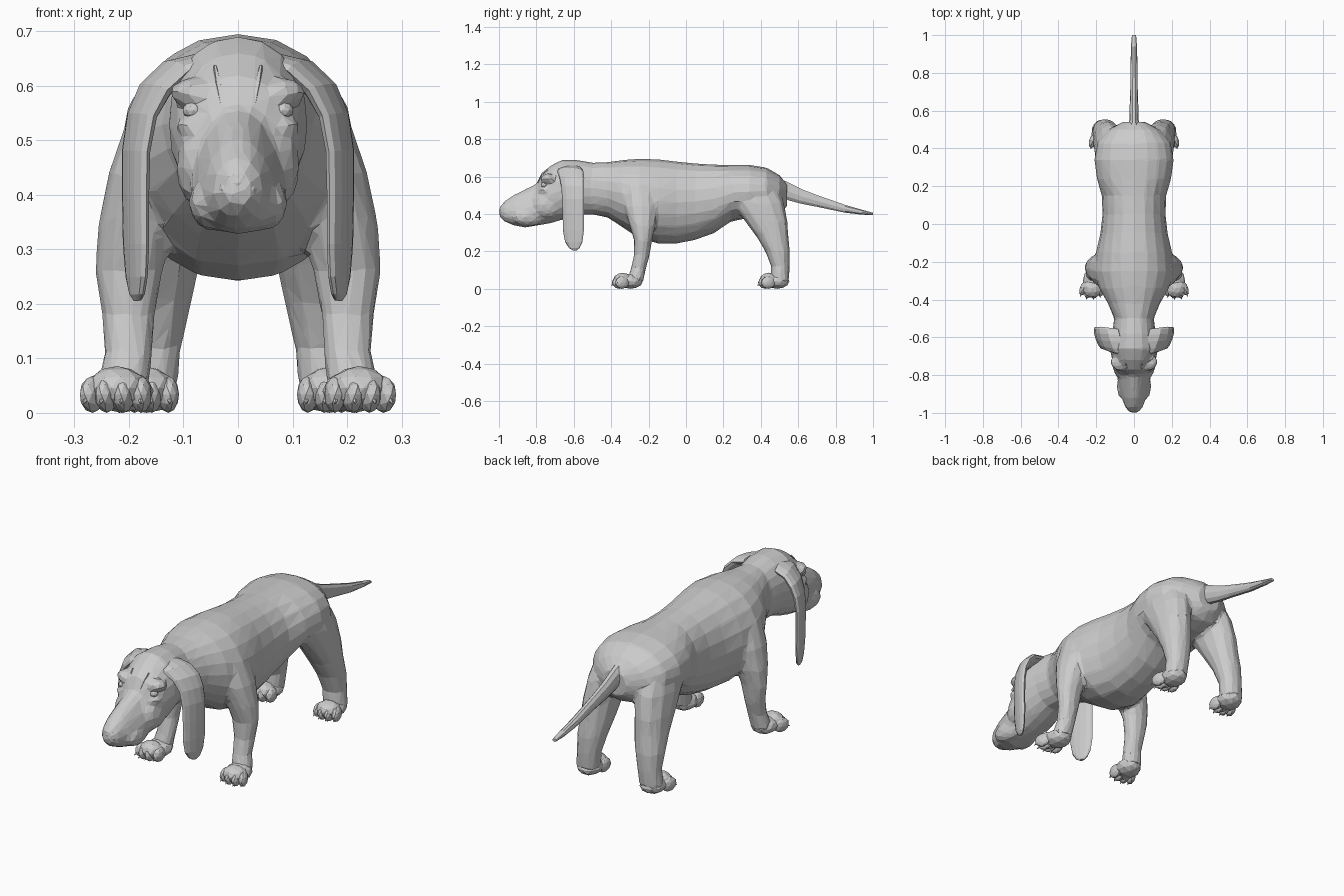
import bpy, bmesh, math
from mathutils import Vector, Matrix

if "Cube" in bpy.data.objects:
    bpy.data.objects.remove(bpy.data.objects["Cube"])

X, Y, Z = Vector((1, 0, 0)), Vector((0, 1, 0)), Vector((0, 0, 1))


def loft(bm, rings, u, v=None, sides=14, side=1):
    """Skin closed rings (x, y, z, radius_u, radius_v, taper); v follows the path if not given."""
    pts = [Vector(r[:3]) for r in rings]
    loops = []
    for i, r in enumerate(rings):
        tangent = (pts[min(i + 1, len(pts) - 1)] - pts[max(i - 1, 0)]).normalized()
        w = v or tangent.cross(u).normalized()
        taper = r[5] if len(r) > 5 else 0
        loop = []
        for k in range(sides):
            a = 2 * math.pi * k / sides
            c, s = math.cos(a), math.sin(a)
            c = math.copysign(abs(c) ** 0.9, c)
            p = pts[i] + u * (r[3] * c * (1 - taper * s)) + w * (r[4] * s)
            loop.append(bm.verts.new((p.x * side, p.y, p.z)))
        loops.append(loop)
    faces = [bm.faces.new(loops[0]), bm.faces.new(loops[-1])]
    for a, b in zip(loops, loops[1:]):
        for k in range(sides):
            j = (k + 1) % sides
            faces.append(bm.faces.new((a[k], a[j], b[j], b[k])))
    bmesh.ops.recalc_face_normals(bm, faces=faces)


def blob(bm, center, radii, turn=0, detail=2):
    m = Matrix.Translation(center) @ Matrix.Rotation(turn, 4, 'Z') @ Matrix.Diagonal((*radii, 1))
    bmesh.ops.create_icosphere(bm, subdivisions=detail, radius=1, matrix=m)


def make(name, bm, mirror=False):
    mesh = bpy.data.meshes.new(name)
    bm.to_mesh(mesh)
    bm.free()
    ob = bpy.data.objects.new(name, mesh)
    bpy.context.collection.objects.link(ob)
    if mirror:
        ob.modifiers.new("mirror", 'MIRROR')
    return ob


# Head, neck and trunk: y, bottom z, top z, half width, taper towards the top
spine = [
    (-.998, .385, .435, .022, 0), (-.97, .36, .468, .046, .1), (-.92, .338, .503, .064, .2),
    (-.86, .328, .532, .078, .3), (-.80, .338, .56, .086, .3), (-.772, .342, .62, .100, .12),
    (-.72, .352, .66, .116, .0), (-.66, .37, .69, .128, 0), (-.58, .398, .688, .115, 0),
    (-.50, .398, .674, .105, 0), (-.42, .382, .677, .138, 0), (-.34, .33, .688, .185, .05),
    (-.25, .27, .695, .212, .05), (-.15, .242, .692, .202, .05), (-.05, .242, .68, .178, 0),
    (.05, .262, .67, .167, 0), (.15, .298, .664, .17, 0), (.24, .36, .662, .197, 0),
    (.34, .38, .662, .21, 0), (.43, .38, .648, .195, 0), (.50, .40, .608, .135, 0),
    (.54, .44, .56, .06, 0)]
body = bmesh.new()
loft(body, [(0, y, (b + t) / 2, w, (t - b) / 2, k) for y, b, t, w, k in spine], X, Z, 20)

# Legs: x, y, z, radius x, radius y
front_leg = [
    (.12, -.25, .55, .08, .09), (.165, -.24, .44, .073, .093), (.188, -.233, .34, .070, .07),
    (.200, -.230, .26, .062, .048), (.201, -.236, .18, .049, .042), (.201, -.254, .11, .044, .04),
    (.212, -.272, .04, .048, .045)]
rear_leg = [
    (.09, .36, .57, .09, .12), (.125, .382, .46, .083, .143), (.138, .43, .36, .077, .113),
    (.143, .462, .28, .074, .086), (.153, .490, .20, .067, .066), (.160, .505, .12, .056, .05),
    (.168, .50, .04, .056, .05)]
for side in (1, -1):
    loft(body, front_leg, X, Y, 12, side)
    loft(body, rear_leg, X, Y, 12, side)
    # Jowls, cheeks, brows and lower lids
    blob(body, (side * .048, -.84, .385), (.042, .09, .052), side * .15)
    blob(body, (side * .07, -.74, .45), (.044, .08, .075))
    blob(body, (side * .085, -.74, .588), (.045, .034, .026), side * .7)
    blob(body, (side * .08, -.755, .525), (.036, .032, .022), side * .7)

# Blend into one faceted skin
body = make("body", body)
remesh = body.modifiers.new("blend", 'REMESH')
remesh.mode, remesh.voxel_size = 'VOXEL', .010
soften = body.modifiers.new("soften", 'SMOOTH')
soften.factor, soften.iterations = .5, 4
body.modifiers.new("facet", 'DECIMATE').ratio = .04
bpy.context.view_layer.objects.active = body
for m in [m.name for m in body.modifiers]:
    bpy.ops.object.modifier_apply(modifier=m)
for p in body.data.polygons:
    p.use_smooth = False

# Tail
tail = bmesh.new()
loft(tail, [(0, .46, .56, .035, .05), (0, .55, .52, .025, .05), (0, .62, .493, .023, .041),
            (0, .70, .47, .02, .033), (0, .85, .428, .018, .022), (0, .94, .41, .016, .014),
            (0, 1, .40, .011, .007)], X, Z, 10)
make("tail", tail)

# Long hanging ears, folding out of the skull
ear = bmesh.new()
loft(ear, [(.06, -.622, .642, .07, .02), (.115, -.618, .628, .074, .022), (.153, -.61, .592, .07, .022),
           (.176, -.606, .545, .064, .019), (.187, -.604, .48, .062, .017), (.188, -.603, .40, .06, .016),
           (.187, -.602, .31, .059, .015), (.186, -.60, .25, .049, .013), (.185, -.597, .218, .03, .011),
           (.184, -.595, .206, .012, .006)],
     Vector((.33, .944, 0)), sides=12)
make("ears", ear, True)

# Paws with four close-set toes and small claws
for name, cx, cy, turn in (("front_paws", .213, -.296, .2), ("rear_paws", .168, .487, .1)):
    paw = bmesh.new()
    ahead = Vector((math.sin(turn), -math.cos(turn), 0))
    blob(paw, Vector((cx, cy, .04)), (.058, .066, .04), turn)
    blob(paw, Vector((cx, cy, .046)) + ahead * .045, (.055, .05, .04), turn)
    for i in (-1.5, -.5, .5, 1.5):
        a = turn + i * .12
        d = Vector((math.sin(a), -math.cos(a), 0))
        base = Vector((cx + i * .024, cy, 0))
        reach = .068 - .013 * abs(i)
        blob(paw, base + d * reach + Z * .034, (.02, .04, .034), a)
        tip = base + d * (reach + .036) + Z * .022
        aim = (d - Z * .5).to_track_quat('Z', 'Y').to_matrix().to_4x4()
        bmesh.ops.create_cone(paw, segments=5, radius1=.007, radius2=.001, depth=.022,
                              cap_ends=True, matrix=Matrix.Translation(tip) @ aim)
    make(name, paw, True)

# Nose pad and nostril wings
nose = bmesh.new()
blob(nose, (0, -.972, .422), (.033, .026, .028))
for side in (1, -1):
    blob(nose, (side * .02, -.975, .41), (.016, .018, .016))
make("nose", nose)

# Deep-set eyes
eyes = bmesh.new()
blob(eyes, (.082, -.757, .555), (.02, .02, .016))
make("eyes", eyes, True)

# Forehead wrinkles
wrinkles = bmesh.new()
for x in (.012, .03):
    loft(wrinkles, [(x, -.785, .565, .004, .008), (x * 1.2, -.765, .602, .007, .011),
                    (x * 1.4, -.738, .635, .003, .006)], X, sides=6)
make("forehead_wrinkles", wrinkles, True)
